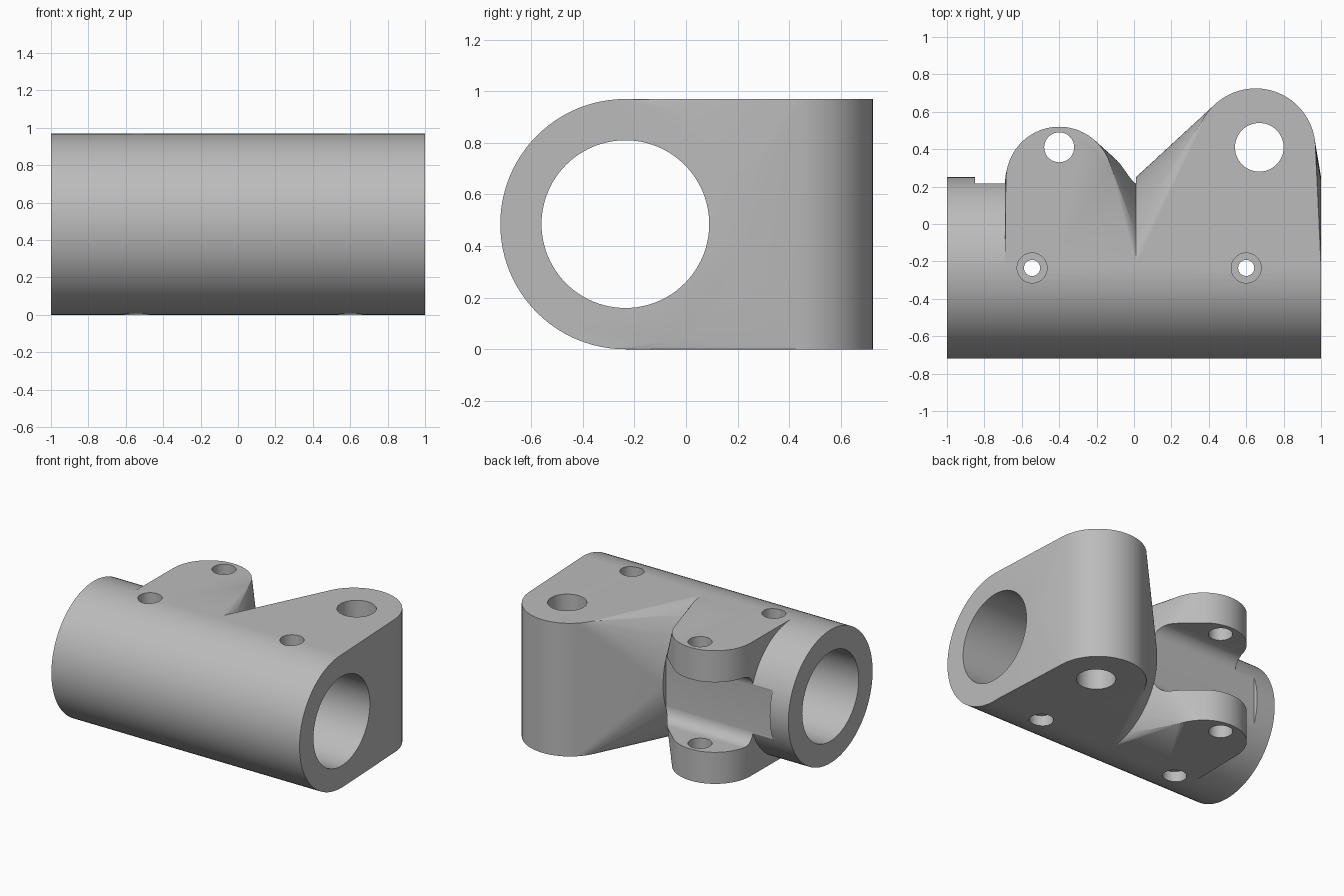
import bpy, bmesh, math
from mathutils import Vector

if "Cube" in bpy.data.objects:
    bpy.data.objects.remove(bpy.data.objects["Cube"])

AXIS_Y, AXIS_Z, RADIUS, BORE = -0.235, 0.485, 0.485, 0.325
HEIGHT = 2 * AXIS_Z
SEGS = 96

metal = bpy.data.materials.new("grey_metal")
metal.use_nodes = True
grey = (0.5, 0.5, 0.5, 1)
metal.diffuse_color = grey
metal.node_tree.nodes["Principled BSDF"].inputs["Base Color"].default_value = grey


def ring_x(x, r):
    """Circle around the tube axis."""
    angles = [2 * math.pi * i / SEGS for i in range(SEGS)]
    return [Vector((x, AXIS_Y + r * math.cos(a), AXIS_Z + r * math.sin(a))) for a in angles]


def ring_z(x, y, r, z):
    """Horizontal circle."""
    angles = [2 * math.pi * i / SEGS for i in range(SEGS)]
    return [Vector((x + r * math.cos(a), y + r * math.sin(a), z)) for a in angles]


def hull(name, points):
    """Solid convex skin around a set of points."""
    bm = bmesh.new()
    for p in points:
        bm.verts.new(p)
    bmesh.ops.convex_hull(bm, input=bm.verts)
    loose = [v for v in bm.verts if not v.link_faces]
    bmesh.ops.delete(bm, geom=loose, context='VERTS')
    bmesh.ops.dissolve_limit(bm, angle_limit=0.002, verts=bm.verts, edges=bm.edges)
    bmesh.ops.recalc_face_normals(bm, faces=bm.faces)
    mesh = bpy.data.meshes.new(name)
    bm.to_mesh(mesh)
    bm.free()
    mesh.materials.append(metal)
    obj = bpy.data.objects.new(name, mesh)
    bpy.context.collection.objects.link(obj)
    return obj


def post(name, x, y, r, z0, z1):
    return hull(name, ring_z(x, y, r, z0) + ring_z(x, y, r, z1))


def combine(target, tool, operation):
    mod = target.modifiers.new(operation.lower(), 'BOOLEAN')
    mod.operation, mod.solver, mod.object = operation, 'EXACT', tool
    bpy.context.view_layer.objects.active = target
    bpy.ops.object.modifier_apply(modifier=mod.name)
    bpy.data.objects.remove(tool)


def lug(name, x0, x1, cx, cy, r):
    """Tube section blended into an upright rounded boss."""
    return hull(name, ring_x(x0, RADIUS) + ring_x(x1, RADIUS)
                + ring_z(cx, cy, r, 0) + ring_z(cx, cy, r, HEIGHT))


# Tube end and the two lugs
body = hull("clamp_body", ring_x(-1, RADIUS) + ring_x(-0.69, RADIUS))
combine(body, lug("small_lug", -0.69, 0.01, -0.4, 0.235, 0.285), 'UNION')

# Round-cornered slot that splits the small lug into two ears
FLOOR, HALF, FILLET = 0.215, 0.255, 0.09
slot = []
for x in (-0.85, 0.05):
    for side in (-1, 1):
        slot.append(Vector((x, 1, AXIS_Z + side * HALF)))
        for i in range(13):
            a = math.pi / 2 * i / 12
            slot.append(Vector((x, FLOOR + FILLET * (1 - math.cos(a)),
                                AXIS_Z + side * (HALF - FILLET * (1 - math.sin(a))))))
combine(body, hull("slot_cutter", slot), 'DIFFERENCE')
combine(body, lug("large_lug", 0.01, 1, 0.65, 0.405, 0.32), 'UNION')

# Main bore and pin holes
combine(body, hull("bore_cutter", ring_x(-1.2, BORE) + ring_x(1.2, BORE)), 'DIFFERENCE')
for x, y, r in ((-0.4, 0.41, 0.08), (0.67, 0.41, 0.13),
                (-0.545, AXIS_Y, 0.043), (0.6, AXIS_Y, 0.043)):
    combine(body, post("hole_cutter", x, y, r, -0.2, HEIGHT + 0.2), 'DIFFERENCE')

# Counterbores at both ends of the screw holes
for x in (-0.545, 0.6):
    for z0, z1 in ((-0.2, 0.08), (HEIGHT - 0.08, HEIGHT + 0.2)):
        combine(body, post("counterbore_cutter", x, AXIS_Y, 0.08, z0, z1), 'DIFFERENCE')

# Smooth curved walls, keep crisp edges
bpy.ops.object.select_all(action='DESELECT')
body.select_set(True)
bpy.context.view_layer.objects.active = body
bpy.ops.object.shade_smooth_by_angle(angle=math.radians(25))
